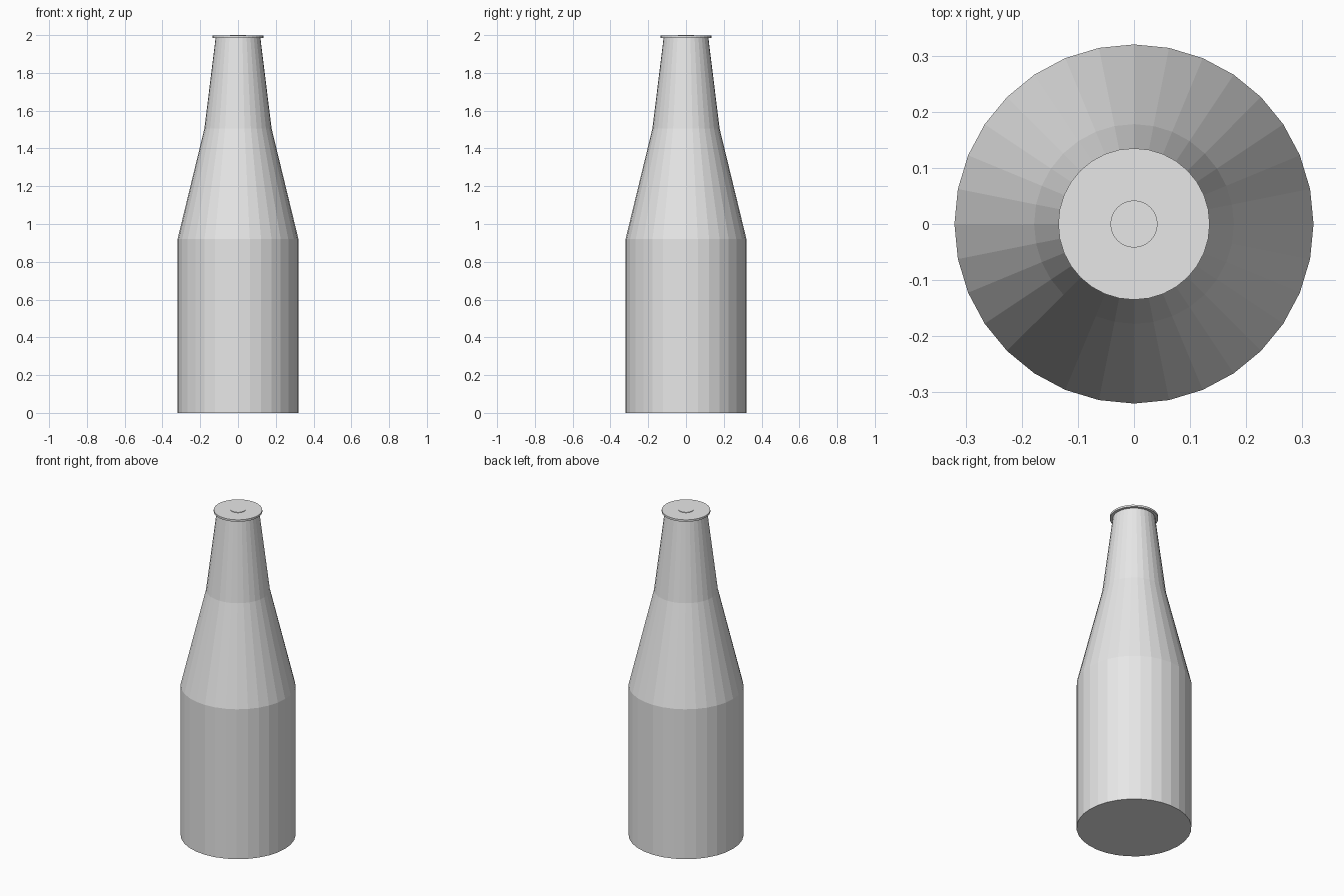
import bpy
import bmesh
from math import cos, sin, tau

SIDES = 32

cube = bpy.data.objects.get("Cube")
if cube:
    bpy.data.objects.remove(cube, do_unlink=True)

grey = bpy.data.materials.new("light_grey")
grey.use_nodes = True
colour = (0.8, 0.8, 0.8, 1.0)
grey.diffuse_color = colour
grey.node_tree.nodes["Principled BSDF"].inputs["Base Color"].default_value = colour


def turned(name, profile):
    """Closed faceted solid turned around z from (radius, height) pairs."""
    bm = bmesh.new()
    rings = [[bm.verts.new((r * cos(tau * i / SIDES), r * sin(tau * i / SIDES), z))
              for i in range(SIDES)] for r, z in profile]
    for low, high in zip(rings, rings[1:]):
        for i in range(SIDES):
            j = (i + 1) % SIDES
            bm.faces.new((low[i], low[j], high[j], high[i]))
    bm.faces.new(rings[0][::-1])
    bm.faces.new(rings[-1])
    mesh = bpy.data.meshes.new(name)
    bm.to_mesh(mesh)
    bm.free()
    mesh.materials.append(grey)
    obj = bpy.data.objects.new(name, mesh)
    bpy.context.collection.objects.link(obj)
    return obj


# Straight body, sloping shoulder and tapered neck
turned("bottle", [(0.32, 0), (0.32, 0.92), (0.178, 1.505), (0.118, 1.99)])

# Thin overhanging cap with a barely raised centre
turned("cap", [(0.135, 1.985), (0.135, 1.997), (0.042, 1.997), (0.042, 2.0)])
